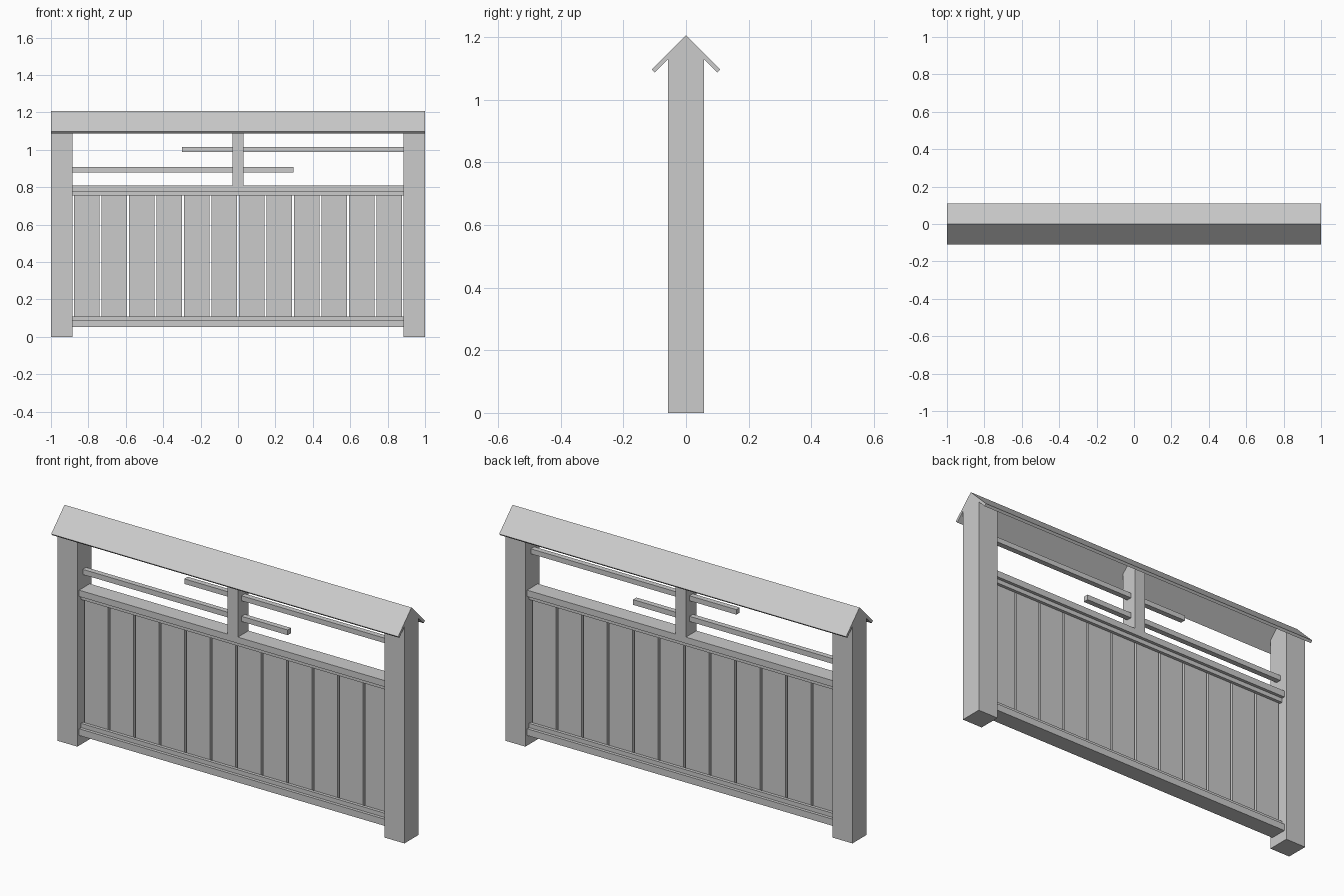
import bpy, bmesh

if "Cube" in bpy.data.objects:
    bpy.data.objects.remove(bpy.data.objects["Cube"])


def prism(name, profile, x0, x1):
    """Extrude a (y, z) profile along x."""
    bm = bmesh.new()
    face = bm.faces.new([bm.verts.new((x0, y, z)) for y, z in profile])
    ext = bmesh.ops.extrude_face_region(bm, geom=[face])["geom"]
    verts = [v for v in ext if isinstance(v, bmesh.types.BMVert)]
    bmesh.ops.translate(bm, verts=verts, vec=(x1 - x0, 0, 0))
    bmesh.ops.recalc_face_normals(bm, faces=bm.faces)
    mesh = bpy.data.meshes.new(name)
    bm.to_mesh(mesh)
    bm.free()
    obj = bpy.data.objects.new(name, mesh)
    bpy.context.collection.objects.link(obj)
    return obj


def box(name, x0, x1, y0, y1, z0, z1):
    return prism(name, [(y0, z0), (y1, z0), (y1, z1), (y0, z1)], x0, x1)


RIDGE = 1.187      # underside of the roof ridge
INNER = 0.885      # inner face of the end posts


def post(name, x0, x1, half, z0):
    """Post whose pointed top fits the 45 degree roof."""
    eave = RIDGE - half
    return prism(name, [(-half, z0), (half, z0), (half, eave),
                        (0, RIDGE), (-half, eave)], x0, x1)


# Posts
post("left_post", -1, -INNER, 0.058, 0)
post("right_post", INNER, 1, 0.058, 0)
post("centre_post", -0.03, 0.03, 0.044, 0.81)

# Gabled roof cap with square-cut eaves
prism("roof_cap", [(0, RIDGE), (0.1, RIDGE - 0.1), (0.11, RIDGE - 0.09),
                   (0, RIDGE + 0.02), (-0.11, RIDGE - 0.09),
                   (-0.1, RIDGE - 0.1)], -1, 1)

# Main rails
box("top_rail", -INNER, INNER, -0.044, 0.044, 0.777, 0.81)
box("bottom_rail", -INNER, INNER, -0.044, 0.044, 0.053, 0.088)

# Retaining strips on both sides of the boards
for side, y0, y1 in (("front", -0.028, -0.012), ("back", 0.012, 0.028)):
    box(side + "_top_strip", -INNER, INNER, y0, y1, 0.755, 0.777)
    box(side + "_bottom_strip", -INNER, INNER, y0, y1, 0.088, 0.11)

# Vertical panel boards with narrow gaps
COUNT, PITCH, WIDTH = 12, 0.147, 0.136
for i in range(COUNT):
    x = (i - (COUNT - 1) / 2) * PITCH
    box(f"panel_board_{i + 1}", x - WIDTH / 2, x + WIDTH / 2,
        -0.012, 0.012, 0.088, 0.777)

# Staggered decorative bars
box("upper_bar", -0.3, INNER, -0.014, 0.014, 0.988, 1.014)
box("lower_bar", -INNER, 0.296, -0.014, 0.014, 0.88, 0.907)
